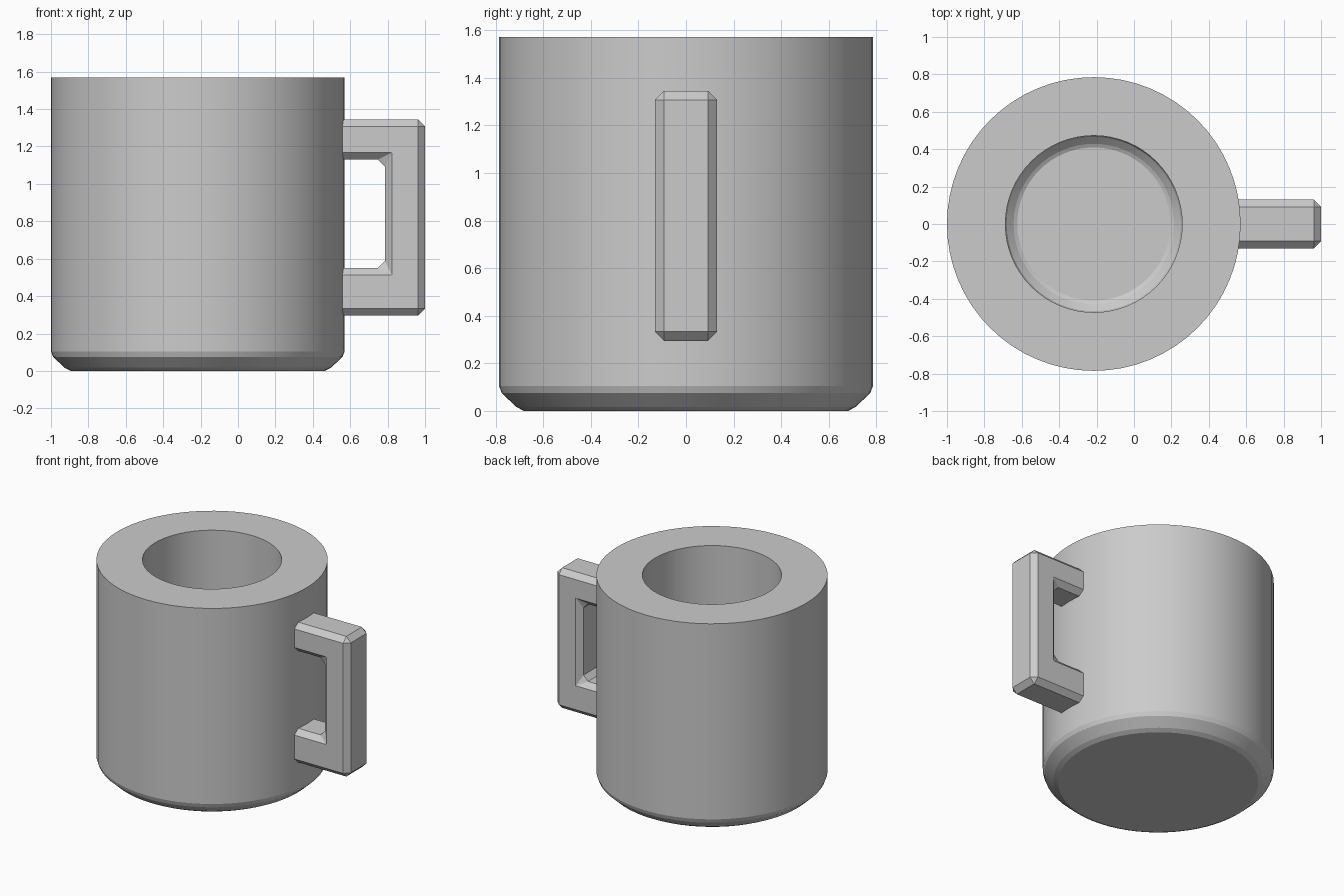
import bpy, bmesh, math

if "Cube" in bpy.data.objects:
    bpy.data.objects.remove(bpy.data.objects["Cube"])

grey = bpy.data.materials.new("plain grey")
grey.diffuse_color = (0.6, 0.6, 0.6, 1)
grey.use_nodes = True
grey.node_tree.nodes["Principled BSDF"].inputs["Base Color"].default_value = grey.diffuse_color


def make_object(name, bm):
    bmesh.ops.recalc_face_normals(bm, faces=bm.faces)
    mesh = bpy.data.meshes.new(name)
    bm.to_mesh(mesh)
    bm.free()
    mesh.materials.append(grey)
    obj = bpy.data.objects.new(name, mesh)
    bpy.context.collection.objects.link(obj)
    return obj


# Cup body: rounded foot, thick wall and hollow inside, turned around its axis
FLOOR = 0.28
foot = [(0.68, 0.0), (0.712, 0.017), (0.774, 0.075), (0.785, 0.105)]
inner = [(r * 0.602, FLOOR + z * 0.602) for r, z in foot]
profile = [(0, 0)] + foot + [(0.785, 1.57), (0.4725, 1.57)] + inner[::-1] + [(0, FLOOR)]

bm = bmesh.new()
verts = [bm.verts.new((r, 0, z)) for r, z in profile]
edges = [bm.edges.new(pair) for pair in zip(verts, verts[1:])]
bmesh.ops.spin(bm, geom=verts + edges, cent=(0, 0, 0), axis=(0, 0, 1),
               angle=math.tau, steps=64)
bmesh.ops.remove_doubles(bm, verts=bm.verts, dist=0.0005)
body = make_object("cup_body", bm)
body.location.x = -0.215
bpy.context.view_layer.objects.active = body
body.select_set(True)
bpy.ops.object.shade_smooth_by_angle(angle=math.radians(15))
body.select_set(False)

# Handle: square C-shaped bar with chamfered edges, ends sunk into the wall
x0, x_in, x_out = 0.42, 0.785, 1.0
outline = [(x0, 0.295), (x_out, 0.295), (x_out, 1.345), (x0, 1.345),
           (x0, 1.13), (x_in, 1.13), (x_in, 0.55), (x0, 0.55)]
bm = bmesh.new()
face = bm.faces.new([bm.verts.new((x, -0.13, z)) for x, z in outline])
side = bmesh.ops.extrude_face_region(bm, geom=[face])
bmesh.ops.translate(bm, vec=(0, 0.26, 0),
                    verts=[g for g in side["geom"] if isinstance(g, bmesh.types.BMVert)])
handle = make_object("handle", bm)
bevel = handle.modifiers.new("chamfer", 'BEVEL')
bevel.width = 0.038
bevel.segments = 1
bevel.limit_method = 'ANGLE'
